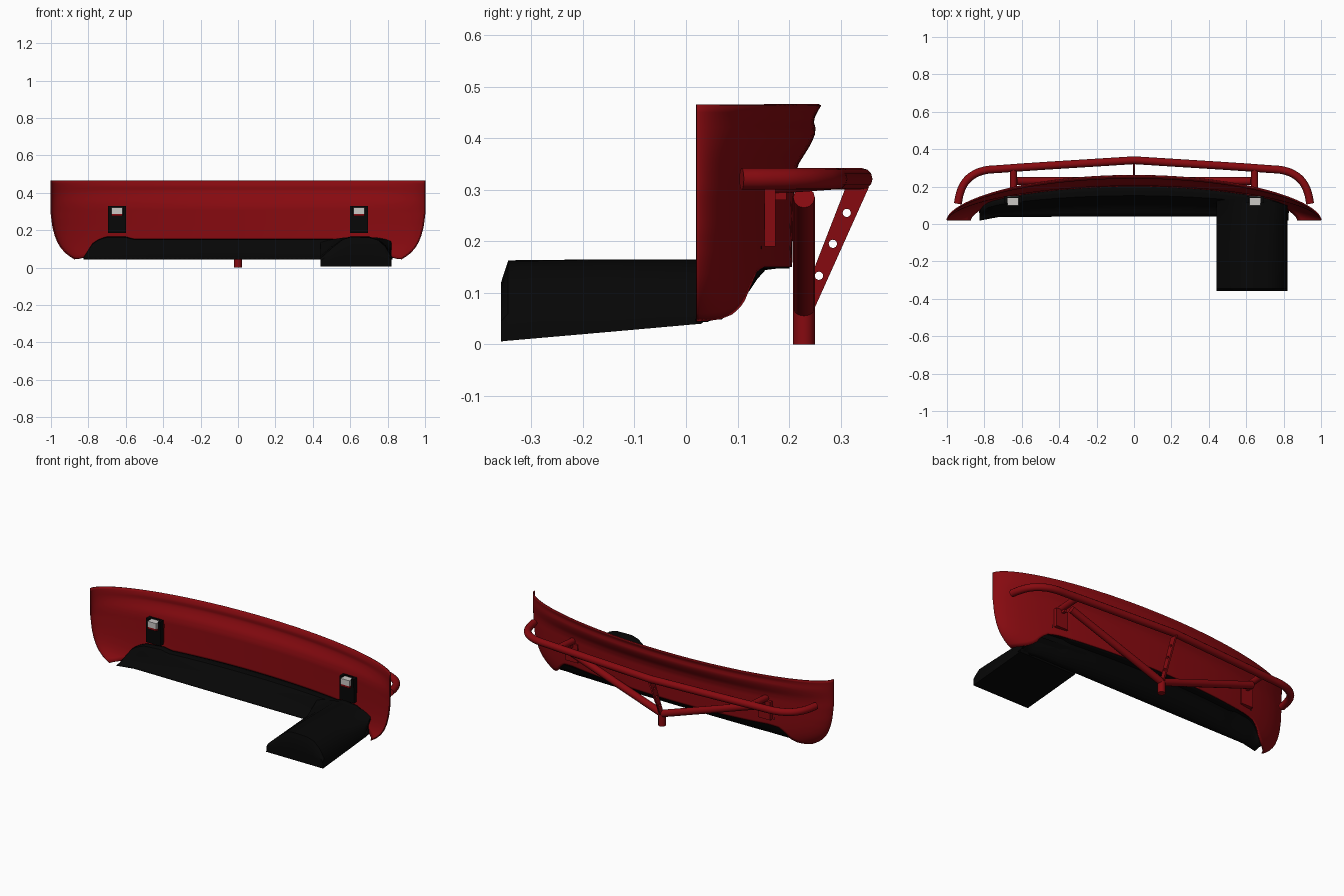
import bpy, bmesh, math

if "Cube" in bpy.data.objects:
    bpy.data.objects.remove(bpy.data.objects["Cube"])


def material(name, c):
    m = bpy.data.materials.new(name)
    m.diffuse_color = (*c, 1)
    m.use_nodes = True
    m.node_tree.nodes["Principled BSDF"].inputs["Base Color"].default_value = m.diffuse_color
    return m


RED = material("red_paint", (0.24, 0.003, 0.005))
BLACK = material("black_plastic", (0.002, 0.002, 0.002))
GREY = material("light_grey", (0.6, 0.58, 0.56))


def interp(table, x):
    if x <= table[0][0]:
        return table[0][1]
    for (a, p), (b, q) in zip(table, table[1:]):
        if x <= b:
            return p + (q - p) * (x - a) / (b - a)
    return table[-1][1]


def finish(bm, name, mat, smooth=True):
    bmesh.ops.recalc_face_normals(bm, faces=bm.faces)
    me = bpy.data.meshes.new(name)
    bm.to_mesh(me)
    bm.free()
    ob = bpy.data.objects.new(name, me)
    bpy.context.collection.objects.link(ob)
    me.materials.append(mat)
    if smooth:
        bpy.ops.object.select_all(action='DESELECT')
        bpy.context.view_layer.objects.active = ob
        ob.select_set(True)
        bpy.ops.object.shade_smooth_by_angle(angle=math.radians(35))
    return ob


def loft(name, rows, mat, closed=False):
    bm = bmesh.new()
    vs = [[bm.verts.new(p) for p in r] for r in rows]
    n = len(rows[0])
    for a, b in zip(vs, vs[1:]):
        for i in range(n if closed else n - 1):
            j = (i + 1) % n
            bm.faces.new((a[i], a[j], b[j], b[i]))
    if closed:
        bm.faces.new(vs[0])
    return finish(bm, name, mat)


def thicken(ob, t):
    m = ob.modifiers.new("thickness", 'SOLIDIFY')
    m.thickness = t
    m.offset = 0


def box(name, x, y, z, mat):
    bm = bmesh.new()
    bmesh.ops.create_cube(bm, size=1)
    for v in bm.verts:
        v.co = [(l + h) / 2 + c * (h - l) for c, (l, h) in zip(v.co, (x, y, z))]
    return finish(bm, name, mat, False)


def tube(name, pts, r, mat, kind='POLY'):
    cu = bpy.data.curves.new(name, 'CURVE')
    cu.dimensions = '3D'
    cu.bevel_depth = r
    cu.bevel_resolution = 4
    cu.use_fill_caps = True
    s = cu.splines.new(kind)
    if kind == 'BEZIER':
        s.bezier_points.add(len(pts) - 1)
        for b, p in zip(s.bezier_points, pts):
            b.co = p
            h = 'VECTOR' if p[0] == 0 else 'AUTO'
            b.handle_left_type = b.handle_right_type = h
        s.resolution_u = 5
    else:
        s.points.add(len(pts) - 1)
        for b, p in zip(s.points, pts):
            b.co = (*p, 1)
    ob = bpy.data.objects.new(name, cu)
    bpy.context.collection.objects.link(ob)
    cu.materials.append(mat)
    return ob


# Bumper skin: plan curve, with the section and side outline varying by height
INSET = [(.05, .06), (.15, .057), (.32, .053), (.35, .045), (.39, .02), (.415, .01),
         (.43, .015), (.445, .012), (.465, 0)]
WIDTH = [(.045, .87), (.07, .91), (.1, .94), (.13, .96), (.17, .977), (.22, .99), (.3, 1)]
BOTTOM = [(.68, .15), (.74, .142), (.79, .115), (.84, .08), (.9, .06), (.96, .05), (1, .047)]


def plan(t, z):
    f = max(0, 1 - t * t) ** .58
    return .02 + f * (.24 - interp(INSET, z))


def skin_y(x, z):
    return plan(min(1, abs(x) / interp(WIDTH, z)), z)


N, M = 64, 28
rows = []
for j in range(M + 1):
    row = []
    for i in range(N + 1):
        t = math.sin((i / N - .5) * math.pi)
        zb = interp(BOTTOM, abs(t))
        z = zb + (.465 - zb) * j / M
        row.append((t * interp(WIDTH, z), plan(t, z), z))
    rows.append(row)
thicken(loft("bumper_skin", rows, RED), .006)

# Black lower valance: a flat shelf at the skin, then a concave drop to the front lip
TOP = [(.565, .15), (.59, .163), (.70, .163), (.74, .152), (.78, .125), (.80, .09), (.825, .05)]
DROP = [(0, 0), (.15, 0), (.3, .03), (.4, .2), (.5, .43), (.6, .62), (.7, .78), (.85, .91), (1, 1)]
rows = []
for fy, fz in DROP:
    row = []
    for i in range(67):
        x = -.825 + 1.65 * i / 66
        zt = interp(TOP, abs(x))
        yb = skin_y(x, zt) - .002
        yf = .04 if abs(x) < .72 else .04 - .02 * (abs(x) - .72) / .1
        row.append((x, yb + (yf - yb) * fy, zt + (.046 - zt) * fz))
    rows.append(row)
thicken(loft("lower_valance", rows, BLACK), .006)

# Black humped duct running forward on the right
PROFILE = [(.44, 0), (.442, .28), (.50, .62), (.56, .92), (.60, 1), (.64, 1.0), (.70, .99),
           (.75, .9), (.79, .66), (.818, .34), (.82, 0)]
rows = []
for y, b, h in ((-.355, .005, .06), (-.359, .006, .12), (-.345, .007, .163),
                (-.15, .024, .165), (.03, .04, .165), (.13, .13, .163)):
    row = []
    for x, k in PROFILE:
        z = b + (h - b) * k
        row.append((x, min(y, skin_y(x, z) - .008), z))
    rows.append(row)
loft("forward_duct", rows, BLACK, True)

# Outer bumper bar, with a slight point at the centre
half = [(.942, .108), (.930, .165), (.905, .22), (.86, .262), (.80, .286), (.72, .294)]
path = [(-x, y, .321) for x, y in half] + [(0, .341, .321)] + [(x, y, .321) for x, y in half[::-1]]
tube("outer_bar", path, .021, RED, 'BEZIER')

# Centre post and perforated strut plate
tube("centre_post", [(0, .229, 0), (0, .229, .07)], .021, RED)
cu = bpy.data.curves.new("centre_strut", 'CURVE')
cu.dimensions = '2D'
cu.fill_mode = 'BOTH'
cu.extrude = .005
loops = [[(.215, .06), (.245, .06), (.355, .305), (.310, .305)]]
for cy, cz in ((.258, .133), (.285, .195), (.312, .255)):
    loops.append([(cy + .008 * math.cos(k * math.pi / 8), cz + .008 * math.sin(k * math.pi / 8))
                  for k in range(16)])
for lp in loops:
    s = cu.splines.new('POLY')
    s.points.add(len(lp) - 1)
    for p, (a, b) in zip(s.points, lp):
        p.co = (a, b, 0, 1)
    s.use_cyclic_u = True
strut = bpy.data.objects.new("centre_strut", cu)
strut.rotation_euler = (math.pi / 2, 0, math.pi / 2)
bpy.context.collection.objects.link(strut)
cu.materials.append(RED)

# Mirrored braces and mounting brackets
for side, s in (("left", -1), ("right", 1)):
    def xr(a, b):
        return tuple(sorted((s * a, s * b)))
    tube(side + "_brace", [(s * .63, .229, .285), (0, .229, .07)], .021, RED)
    tube(side + "_bar_link", [(s * .645, .155, .31), (s * .645, .295, .32)], .019, RED)
    box(side + "_outer_tab", xr(.605, .685), (.152, .174), (.19, .30), RED)
    box(side + "_tab_web", xr(.635, .650), (.165, .195), (.28, .31), RED)
    box(side + "_mount_block", xr(.60, .695), (.115, .147), (.185, .28), BLACK)
    box(side + "_mount_plate", xr(.60, .695), (.140, .147), (.28, .33), BLACK)
    box(side + "_inner_cheek", xr(.60, .615), (.112, .147), (.28, .33), BLACK)
    box(side + "_outer_cheek", xr(.677, .695), (.112, .147), (.28, .33), BLACK)
    box(side + "_mount_shim", xr(.617, .675), (.10, .14), (.276, .288), RED)
    box(side + "_mount_tube", xr(.617, .675), (.10, .15), (.288, .322), GREY)
